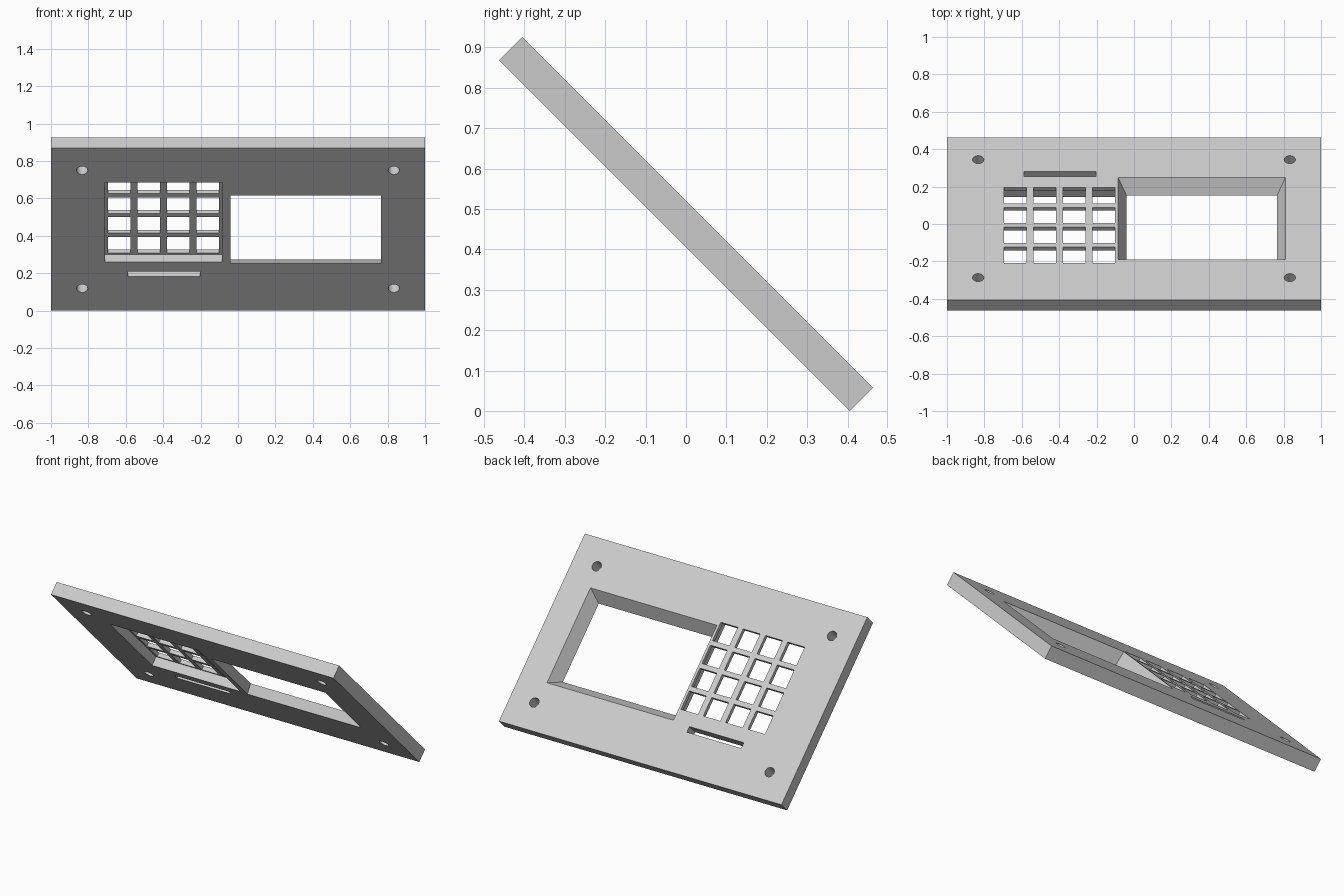
import bpy
import bmesh
from math import radians
from mathutils import Matrix, Vector

cube = bpy.data.objects.get("Cube")
if cube:
    bpy.data.objects.remove(cube, do_unlink=True)

LENGTH, THICK = 1.228, 0.082
TOP, BOTTOM = THICK / 2, -THICK / 2
OVER = 0.02  # how far cutters pass the faces

grey = bpy.data.materials.new("light grey")
grey.use_nodes = True
grey.diffuse_color = (0.6, 0.6, 0.6, 1)
grey.node_tree.nodes["Principled BSDF"].inputs["Base Color"].default_value = (0.6, 0.6, 0.6, 1)


def add_box(bm, x0, x1, y0, y1, z0, z1):
    centre = Vector((x0 + x1, y0 + y1, z0 + z1)) / 2
    size = Matrix.Diagonal((x1 - x0, y1 - y0, z1 - z0, 1))
    return bmesh.ops.create_cube(bm, size=1, matrix=Matrix.Translation(centre) @ size)["verts"]


def make_object(name, bm):
    mesh = bpy.data.meshes.new(name)
    bm.to_mesh(mesh)
    bm.free()
    mesh.materials.append(grey)
    obj = bpy.data.objects.new(name, mesh)
    bpy.context.collection.objects.link(obj)
    return obj


def cut(target, name, bm):
    cutter = make_object(name, bm)
    cutter.hide_render = True
    mod = target.modifiers.new(name, "BOOLEAN")
    mod.operation = "DIFFERENCE"
    mod.solver = "EXACT"
    mod.object = cutter
    bpy.context.view_layer.objects.active = target
    bpy.ops.object.modifier_apply(modifier=name)
    bpy.data.objects.remove(cutter, do_unlink=True)


# Flat panel, modelled level and tilted at the end
bm = bmesh.new()
add_box(bm, -1, 1, -LENGTH / 2, LENGTH / 2, BOTTOM, TOP)
panel = make_object("front_panel", bm)

# Display window, flaring towards the upper face
bm = bmesh.new()
mid, half_x, half_y, flare_x, flare_y = 0.3625, 0.425, 0.284, 0.0225, 0.027
for v in add_box(bm, -half_x, half_x, -half_y, half_y, BOTTOM - OVER, TOP + OVER):
    slope = v.co.z / TOP
    v.co.x *= 1 + slope * flare_x / half_x
    v.co.y *= 1 + slope * flare_y / half_y
    v.co.x += mid
cut(panel, "window_cutter", bm)

# Keypad recess in the underside
bm = bmesh.new()
add_box(bm, -0.71, -0.085, -0.354, 0.247, BOTTOM - OVER, 0.016)
cut(panel, "keypad_recess_cutter", bm)

# Four by four key openings and the label slot
bm = bmesh.new()
for col in range(4):
    for row in range(4):
        x, y = -0.635 + col * 0.158, -0.275 + row * 0.15
        add_box(bm, x - 0.06, x + 0.06, y - 0.06, y + 0.06, BOTTOM - OVER, TOP + OVER)
add_box(bm, -0.588, -0.203, 0.32, 0.357, BOTTOM - OVER, TOP + OVER)
cut(panel, "key_cutter", bm)

# Corner screw holes
bm = bmesh.new()
for x in (-0.833, 0.833):
    for y in (-0.446, 0.446):
        bmesh.ops.create_cone(bm, cap_ends=True, segments=32, radius1=0.03, radius2=0.03,
                              depth=THICK + 2 * OVER, matrix=Matrix.Translation((x, y, 0)))
cut(panel, "screw_hole_cutter", bm)

# Tilt the panel and rest its lower edge on the ground
panel.data.transform(Matrix.Rotation(radians(-45), 4, "X"))
lowest = min(v.co.z for v in panel.data.vertices)
panel.data.transform(Matrix.Translation((0, 0, -lowest)))

bpy.ops.object.select_all(action="DESELECT")
panel.select_set(True)
bpy.context.view_layer.objects.active = panel
bpy.ops.object.shade_smooth_by_angle(angle=radians(30))
